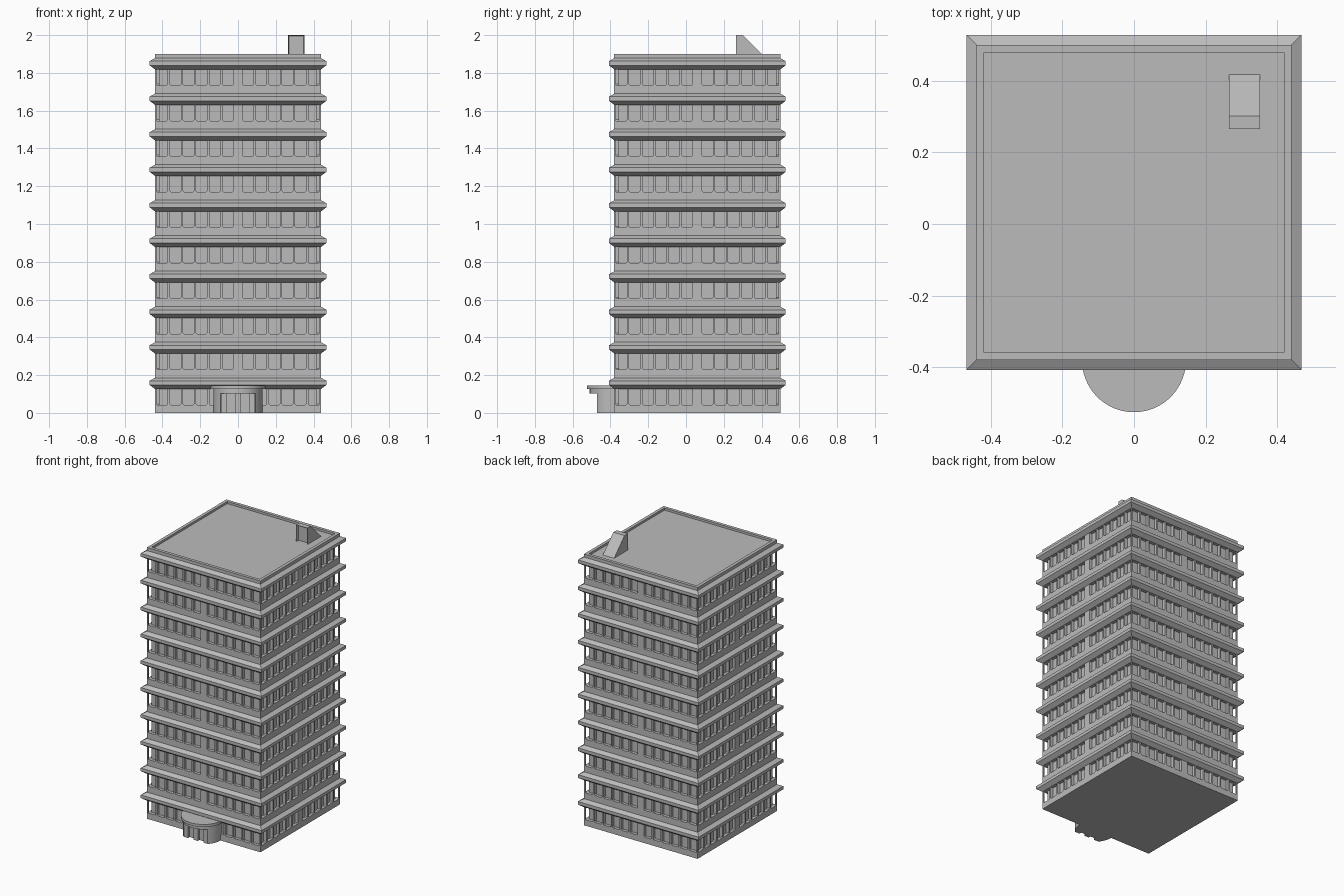
import bpy, bmesh, math
from mathutils import Matrix, Vector

if "Cube" in bpy.data.objects:
    bpy.data.objects.remove(bpy.data.objects["Cube"])

concrete = bpy.data.materials.new("concrete_grey")
concrete.use_nodes = True
GREY = (0.5, 0.5, 0.5, 1)
concrete.diffuse_color = GREY
concrete.node_tree.nodes["Principled BSDF"].inputs["Base Color"].default_value = GREY

CY = 0.06            # tower centre in y
HALF = 0.44          # wall half width
CORE = 0.418         # glazing half width
FLOORS, PITCH = 10, 0.188
SILL, HEAD = 0.042, 0.135


def finish(name, bm):
    bmesh.ops.recalc_face_normals(bm, faces=bm.faces)
    mesh = bpy.data.meshes.new(name)
    bm.to_mesh(mesh)
    bm.free()
    mesh.materials.append(concrete)
    obj = bpy.data.objects.new(name, mesh)
    bpy.context.collection.objects.link(obj)
    return obj


def square_stack(bm, rings):
    """Closed solid from square rings given as (half width, height)."""
    loops = [[bm.verts.new((sx * h, CY + sy * h, z))
              for sx, sy in ((-1, -1), (1, -1), (1, 1), (-1, 1))] for h, z in rings]
    for a, b in zip(loops, loops[1:]):
        for i in range(4):
            j = (i + 1) % 4
            bm.faces.new((a[i], a[j], b[j], b[i]))
    bm.faces.new(loops[0][::-1])
    bm.faces.new(loops[-1])


def prism(bm, points, offset):
    """Extrude a planar outline of 3D points along an offset."""
    face = bm.faces.new([bm.verts.new(p) for p in points])
    out = bmesh.ops.extrude_face_region(bm, geom=[face], use_keep_orig=True)
    moved = [v for v in out["geom"] if isinstance(v, bmesh.types.BMVert)]
    bmesh.ops.translate(bm, verts=moved, vec=Vector(offset))


# Glazed core
bm = bmesh.new()
square_stack(bm, [(CORE, 0), (CORE, 1.885)])
finish("glazed_core", bm)

# Solid wall bands between window rows
bm = bmesh.new()
for f in range(FLOORS):
    low = f * PITCH - 0.01 if f else 0
    square_stack(bm, [(HALF, low), (HALF, f * PITCH + SILL)])
finish("wall_bands", bm)

# Sloped ledges above each window row
bm = bmesh.new()
for f in range(FLOORS):
    z = f * PITCH
    square_stack(bm, [(HALF, z + 0.127), (0.468, z + 0.148),
                      (0.468, z + 0.170), (HALF, z + 0.186)])
finish("floor_ledges", bm)

# Roof parapet with recessed deck
bm = bmesh.new()
square_stack(bm, [(HALF, 1.86), (HALF, 1.9), (CORE, 1.9), (CORE, 1.885)])
finish("roof_parapet", bm)

# Piers between windows, with small chamfered feet, on all four sides
WIDTH, STEP, FIRST = 0.058, 0.0695, 0.0535
centres = [s * (FIRST + k * STEP) for s in (-1, 1) for k in range(6)]
centres.sort()
edges = [(a + WIDTH / 2, b - WIDTH / 2) for a, b in zip(centres, centres[1:])]
bm = bmesh.new()
c = 0.006
for f in range(FLOORS):
    z0, z1 = f * PITCH + SILL, f * PITCH + HEAD
    for a, b in edges:
        outline = [(a - c, z0), (b + c, z0), (b, z0 + c), (b, z1), (a, z1), (a, z0 + c)]
        prism(bm, [(x, -HALF, z) for x, z in outline], (0, HALF - CORE, 0))
    # corner post
    p = HALF - centres[-1] - WIDTH / 2
    prism(bm, [(HALF - p, -HALF, z0), (HALF, -HALF, z0),
               (HALF, -HALF, z1), (HALF - p, -HALF, z1)], (0, p, 0))
side = bm.verts[:] + bm.edges[:] + bm.faces[:]
for quarter in range(1, 4):
    copy = bmesh.ops.duplicate(bm, geom=side)
    bmesh.ops.rotate(bm, verts=[g for g in copy["geom"] if isinstance(g, bmesh.types.BMVert)],
                     matrix=Matrix.Rotation(quarter * math.pi / 2, 3, "Z"))
bmesh.ops.translate(bm, verts=bm.verts, vec=(0, CY, 0))
finish("window_piers", bm)

# Rounded entrance porch
FRONT = CY - HALF


def arc(r, start, end, n):
    return [(r * math.cos(start + (end - start) * i / n),
             FRONT + r * math.sin(start + (end - start) * i / n)) for i in range(n + 1)]


def slab(bm, outline, z0, z1):
    prism(bm, [(x, y, z0) for x, y in outline], (0, 0, z1 - z0))


R, DOOR, DOOR_TOP, BACK = 0.13, 0.093, 0.103, FRONT - 0.07
jamb = math.acos(DOOR / R)
bm = bmesh.new()
slab(bm, arc(R, math.pi, 2 * math.pi, 32) + [(R, FRONT + 0.02), (-R, FRONT + 0.02)],
     DOOR_TOP, 0.13)
right = arc(R, -jamb, 0, 10) + [(R, FRONT + 0.02), (DOOR, FRONT + 0.02)]
slab(bm, right, 0, DOOR_TOP)
slab(bm, [(-x, y) for x, y in right], 0, DOOR_TOP)
porch = finish("porch_wall", bm)

bm = bmesh.new()
slab(bm, arc(0.145, math.pi, 2 * math.pi, 40), 0.127, 0.145)
canopy = finish("porch_canopy", bm)

# Entrance doors: back panel, central and side frames
bm = bmesh.new()
slab(bm, [(-DOOR, BACK), (DOOR, BACK), (DOOR, FRONT), (-DOOR, FRONT)], 0, DOOR_TOP)
for x, w in ((0, 0.017), (-0.075, 0.015), (0.075, 0.015)):
    slab(bm, [(x - w, BACK - 0.018), (x + w, BACK - 0.018),
              (x + w, BACK), (x - w, BACK)], 0, DOOR_TOP)
finish("entrance_doors", bm)

# Sloped roof vent with a recessed front opening
bm = bmesh.new()
X0, X1, Y0, DECK = 0.265, 0.352, 0.265, 1.88
prism(bm, [(X0, Y0, DECK), (X0, Y0, 2), (X0, 0.302, 2), (X0, 0.302 + 2 - DECK, DECK)],
      (X1 - X0, 0, 0))
bmesh.ops.recalc_face_normals(bm, faces=bm.faces)
front = [f for f in bm.faces if f.normal.y < -0.9]
bmesh.ops.inset_region(bm, faces=front, thickness=0.008)
bmesh.ops.translate(bm, verts=front[0].verts, vec=(0, 0.02, 0))
finish("roof_vent", bm)

# Smooth the curved porch while keeping its edges sharp
for obj in bpy.context.selected_objects:
    obj.select_set(False)
for obj in (porch, canopy):
    obj.select_set(True)
bpy.context.view_layer.objects.active = porch
bpy.ops.object.shade_smooth_by_angle(angle=math.radians(30))
